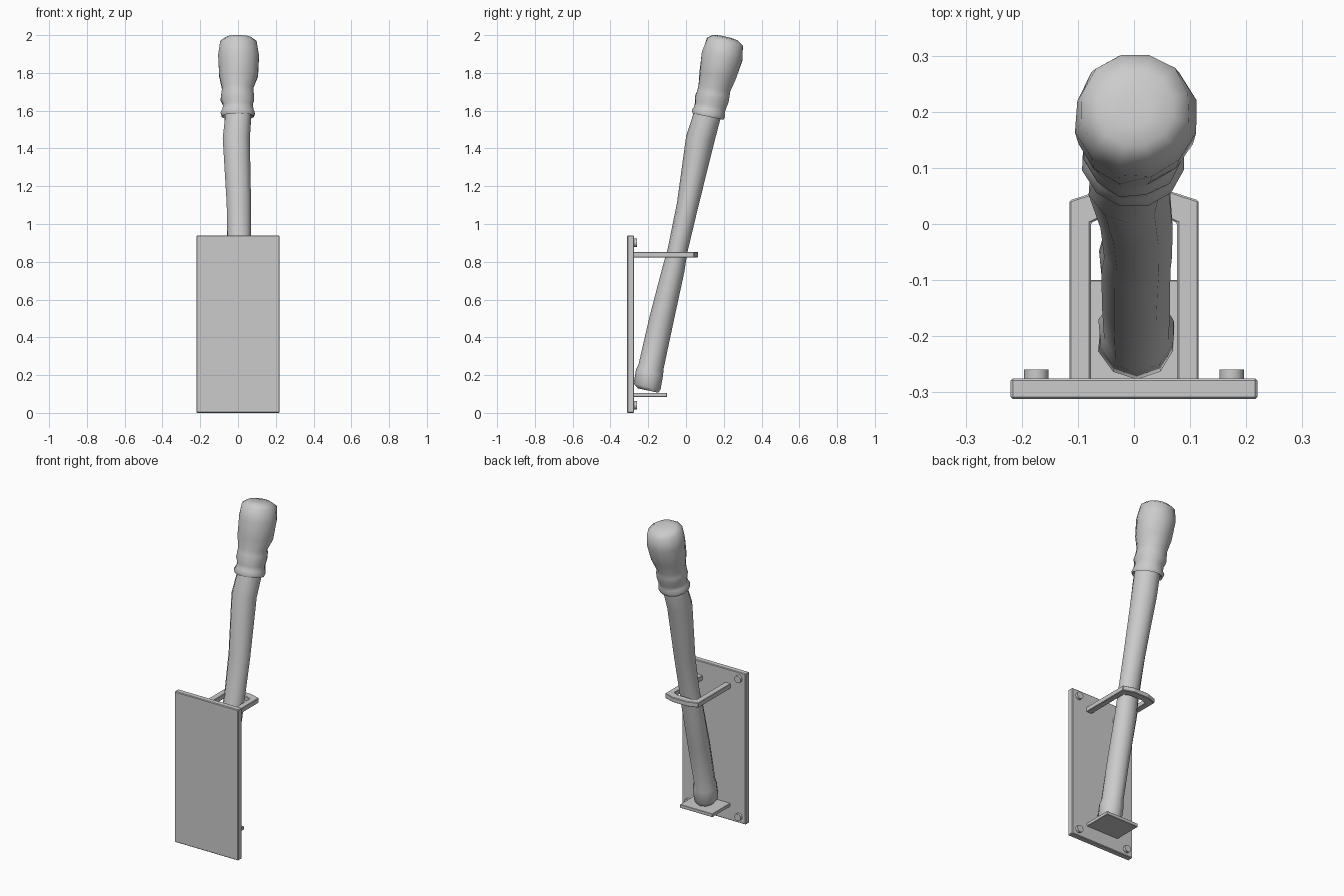
import bpy, bmesh, math, random
from mathutils import Vector

if "Cube" in bpy.data.objects:
    bpy.data.objects.remove(bpy.data.objects["Cube"])

random.seed(4)
TILT = math.radians(12)


def finish(name, bm, smooth=None, bevel=0.0):
    bmesh.ops.recalc_face_normals(bm, faces=bm.faces[:])
    mesh = bpy.data.meshes.new(name)
    bm.to_mesh(mesh)
    bm.free()
    ob = bpy.data.objects.new(name, mesh)
    bpy.context.collection.objects.link(ob)
    if bevel:
        mod = ob.modifiers.new("bevel", 'BEVEL')
        mod.width, mod.segments = bevel, 1
    if smooth:
        bpy.ops.object.select_all(action='DESELECT')
        ob.select_set(True)
        bpy.context.view_layer.objects.active = ob
        bpy.ops.object.shade_smooth_by_angle(angle=math.radians(smooth))
    return ob


def prism(name, outline, z0, z1, bevel):
    """Extrude an xy outline between two heights."""
    bm = bmesh.new()
    face = bm.faces.new([bm.verts.new((x, y, z0)) for x, y in outline])
    ext = bmesh.ops.extrude_face_region(bm, geom=[face])
    verts = [v for v in ext["geom"] if isinstance(v, bmesh.types.BMVert)]
    bmesh.ops.translate(bm, verts=verts, vec=(0, 0, z1 - z0))
    return finish(name, bm, bevel=bevel)


def tilted_loft(name, rings, sides, jitter):
    """Skin tilted rings given as (x, y, z, half width, half depth)."""
    bm = bmesh.new()
    loops = []
    across = Vector((0, math.cos(TILT), -math.sin(TILT)))
    for x, y, z, rx, ry in rings:
        loop = []
        for i in range(sides):
            a = 2 * math.pi * (i + 0.5) / sides
            k = 1 + random.uniform(-jitter, jitter)
            p = Vector((x + rx * k * math.cos(a), y, z)) + across * (ry * k * math.sin(a))
            loop.append(bm.verts.new(p))
        loops.append(loop)
    for a, b in zip(loops, loops[1:]):
        for i in range(sides):
            j = (i + 1) % sides
            bm.faces.new((a[i], a[j], b[j], b[i]))
    bm.faces.new(loops[0][::-1])
    bm.faces.new(loops[-1])
    return finish(name, bm, smooth=50)


def rect(hx, y0, y1):
    return [(-hx, y0), (hx, y0), (hx, y1), (-hx, y1)]


# wall plate and foot shelf
prism("wall_plate", rect(0.22, -0.312, -0.275), 0, 0.94, 0.004)
prism("foot_shelf", rect(0.112, -0.278, -0.1), 0.085, 0.106, 0.002)

# U-shaped holding bracket
half = [(0.115, -0.278), (0.115, 0.042), (0.05, 0.063)]
inner = [(0.045, 0.017), (0.077, 0.002), (0.077, -0.278)]
flip = lambda pts: [(-x, y) for x, y in reversed(pts)]
prism("holding_bracket", half + flip(half) + [(-x, y) for x, y in inner[::-1]] + inner,
      0.823, 0.853, 0.003)

# four bolts
for sx in (-1, 1):
    for z in (0.04, 0.9):
        bm = bmesh.new()
        bmesh.ops.create_cone(bm, cap_ends=True, segments=12, radius1=0.022,
                              radius2=0.022, depth=0.02)
        for v in bm.verts:
            v.co = Vector((v.co.x + sx * 0.174, v.co.z - 0.269, v.co.y + z))
        finish("bolt", bm, smooth=40)

# wooden handle
handle = [
    (0.005, -0.200, 0.118, 0.058, 0.055),
    (0.005, -0.204, 0.140, 0.070, 0.073),
    (0.005, -0.193, 0.215, 0.070, 0.072),
    (0.003, -0.186, 0.245, 0.060, 0.066),
    (0.003, -0.130, 0.500, 0.064, 0.066),
    (0.003, -0.067, 0.760, 0.066, 0.060),
    (0.006, -0.045, 0.860, 0.064, 0.054),
    (0.004, 0.010, 1.100, 0.066, 0.057),
    (-0.007, 0.075, 1.450, 0.075, 0.074),
    (0.000, 0.110, 1.570, 0.074, 0.074),
    (0.002, 0.125, 1.660, 0.066, 0.066),
]
tilted_loft("handle", handle, 10, 0.04)

# cloth wrapped head
head = [
    (0.000, 0.118, 1.585, 0.066, 0.066),
    (0.000, 0.115, 1.569, 0.088, 0.086),
    (0.000, 0.119, 1.586, 0.094, 0.091),
    (0.000, 0.124, 1.604, 0.084, 0.084),
    (0.000, 0.130, 1.630, 0.080, 0.085),
    (-0.002, 0.137, 1.660, 0.092, 0.092),
    (-0.002, 0.145, 1.690, 0.088, 0.088),
    (-0.002, 0.151, 1.720, 0.086, 0.088),
    (0.002, 0.168, 1.785, 0.106, 0.100),
    (0.003, 0.192, 1.890, 0.110, 0.112),
    (0.002, 0.207, 1.965, 0.099, 0.101),
    (0.002, 0.208, 1.986, 0.070, 0.070),
    (0.002, 0.205, 1.993, 0.030, 0.030),
]
tilted_loft("cloth_head", head, 12, 0.025)
